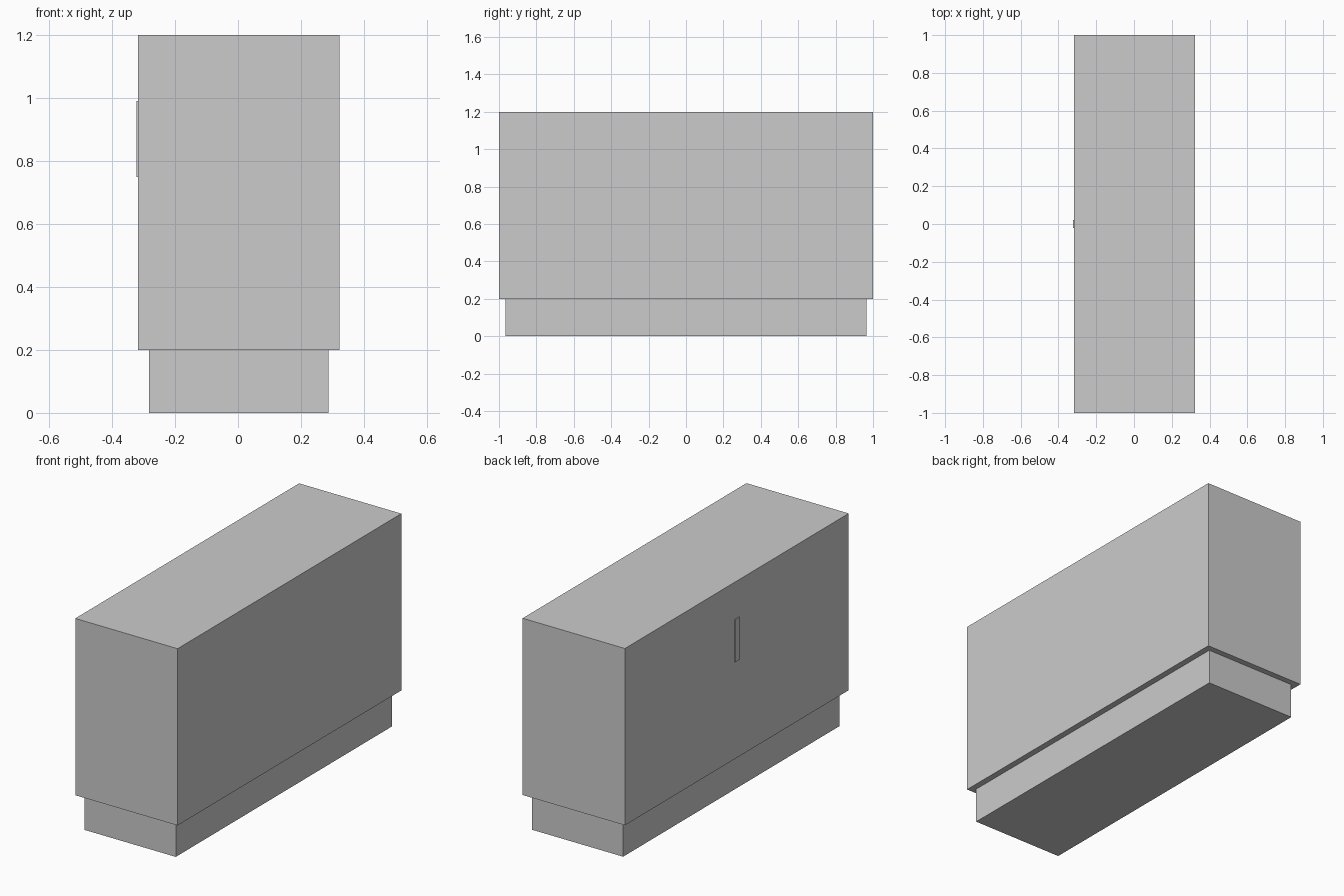
import bpy

if "Cube" in bpy.data.objects:
    bpy.data.objects.remove(bpy.data.objects["Cube"])


def box(name, x, y, z):
    """Add a box spanning the given (min, max) ranges."""
    spans = (x, y, z)
    bpy.ops.mesh.primitive_cube_add(size=1, location=[(a + b) / 2 for a, b in spans])
    ob = bpy.context.object
    ob.name = name
    ob.scale = [b - a for a, b in spans]
    bpy.ops.object.transform_apply(location=False, rotation=False, scale=True)
    return ob


# Recessed plinth
box("base", (-0.283, 0.287), (-0.966, 0.966), (0.0, 0.2))
# Main cabinet block
box("cabinet_body", (-0.318, 0.322), (-1.0, 1.0), (0.2, 1.2))
# Thin upright handle on the left face
box("handle", (-0.323, -0.318), (-0.02, 0.02), (0.75, 0.99))
